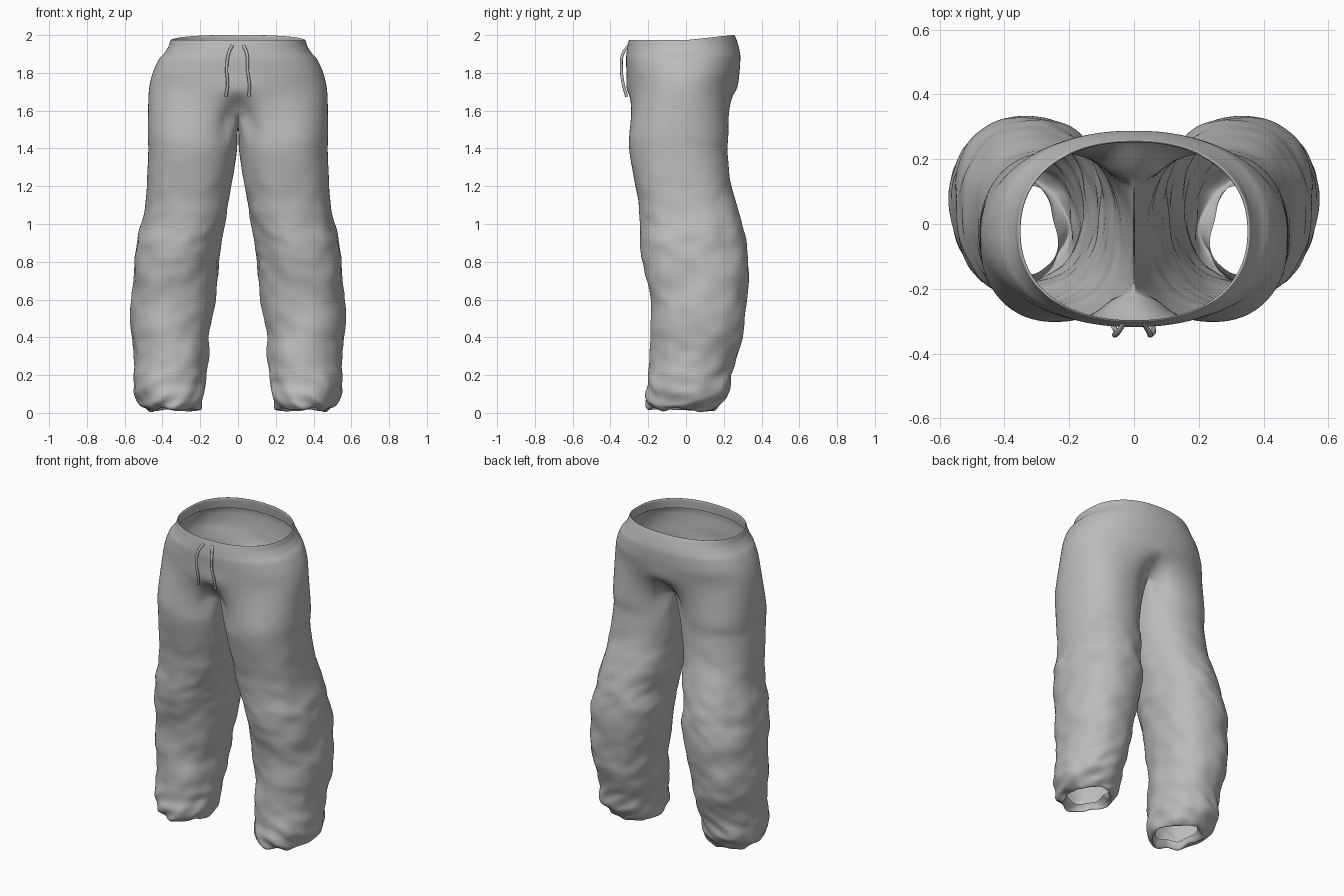
import bpy
import math
from mathutils import Vector, noise

cube = bpy.data.objects.get("Cube")
if cube:
    bpy.data.objects.remove(cube)

OUTER, INNER, SUB = 40, 14, 5
SPAN = math.radians(140)

cloth = bpy.data.materials.new("grey_cloth")
cloth.use_nodes = True
cloth.diffuse_color = (0.5, 0.5, 0.5, 1)
cloth.node_tree.nodes["Principled BSDF"].inputs["Base Color"].default_value = (0.5, 0.5, 0.5, 1)

# Leg sections: height, inner x, outer x, front y, back y (starts inside the hem)
LEG = [(0.06, 0.23, 0.45, -0.16, 0.13), (0.015, 0.215, 0.47, -0.19, 0.15),
       (0.04, 0.19, 0.51, -0.215, 0.19), (0.11, 0.175, 0.54, -0.22, 0.22),
       (0.22, 0.17, 0.55, -0.2, 0.245), (0.4, 0.155, 0.56, -0.19, 0.3),
       (0.6, 0.125, 0.56, -0.19, 0.325), (0.8, 0.1, 0.55, -0.23, 0.335),
       (0.92, 0.095, 0.54, -0.24, 0.31), (1.05, 0.06, 0.5, -0.25, 0.285),
       (1.2, 0.035, 0.485, -0.27, 0.24), (1.38, 0.006, 0.475, -0.3, 0.22),
       (1.48, 0.0, 0.478, -0.3, 0.225)]

# Hip sections: height, half width, front y, back y (ends inside the waist)
HIP = [(1.7, 0.473, -0.31, 0.262), (1.8, 0.452, -0.315, 0.283),
       (1.87, 0.42, -0.318, 0.288), (1.905, 0.39, -0.315, 0.283),
       (1.94, 0.368, -0.31, 0.272), (1.972, 0.358, -0.303, 0.258),
       (1.965, 0.35, -0.297, 0.252), (1.91, 0.358, -0.3, 0.262)]


def power(value, exponent):
    return math.copysign(abs(value) ** exponent, value)


def section(angle, cx, rx, front, back, z):
    cy, ry = (front + back) / 2, (back - front) / 2
    return Vector((cx + rx * power(math.cos(angle), 0.9),
                   cy + ry * power(math.sin(angle), 0.9), z))


def leg_ring(z, inside, outside, front, back):
    cx, rx = (inside + outside) / 2, (outside - inside) / 2
    angles = [SPAN * (2 * i / OUTER - 1) for i in range(OUTER + 1)]
    angles += [SPAN + (2 * math.pi - 2 * SPAN) * i / INNER for i in range(1, INNER)]
    return [section(a, cx, rx, front, back, z) for a in angles]


def hip_ring(z, half_width, front, back):
    ring = []
    for i in range(OUTER + 1):
        p = section(math.pi * (i / OUTER - 0.5), 0, half_width, front, back, z)
        if i in (0, OUTER):
            p.x = 0
        p.z += 0.028 * max(0, p.y / 0.26) * max(0, (z - 1.8) / 0.17)
        ring.append(p)
    return ring


def spline(a, b, c, d, t):
    # Gentle tangents avoid overshoot between unevenly spaced sections
    m1, m2 = (c - a) * 0.4, (d - b) * 0.4
    return (b * (2 * t**3 - 3 * t**2 + 1) + m1 * (t**3 - 2 * t**2 + t)
            + c * (3 * t**2 - 2 * t**3) + m2 * (t**3 - t**2))


def loft(keys, count):
    rows = []
    last = len(keys) - 1
    for k in range(last):
        for s in range(SUB):
            picks = [keys[min(max(k + o, 0), last)] for o in (-1, 0, 1, 2)]
            rows.append([spline(*(r[i] for r in picks), s / SUB) for i in range(count)])
    rows.append([p.copy() for p in keys[last][:count]])
    return rows


def wrinkle(row, center):
    for p in row:
        fade = min(1, max(0, (1.42 - p.z) / 0.5))
        cuff = max(0, 1 - p.z / 0.25)
        broad = noise.noise(Vector((p.x * 4, p.y * 4, p.z * 5)))
        fold = noise.noise(Vector((p.x * 9 + 5, p.y * 9, p.z * 16 + p.x * 6)))
        out = Vector((p.x - center.x, p.y - center.y, 0)).normalized()
        p += out * fade * (0.016 * broad + (0.013 + 0.016 * cuff) * fold)
        p.z += cuff * 0.022 * noise.noise(Vector((p.x * 14, p.y * 14, 3)))
        p.z = max(p.z, 0.002)


# Crotch: the inner half lies on the centre plane as a saddle
leg_keys = [leg_ring(*row) for row in LEG]
saddle = leg_keys[-1]
for i in range(OUTER + 1):
    saddle[i].z += 0.12 * abs(2 * i / OUTER - 1) ** 8
start, end = saddle[OUTER], saddle[0]
start.x = end.x = 0
for i in range(1, INNER):
    t = i / INNER
    p = start.lerp(end, t)
    p.z = 1.5 + 0.1 * (2 * t - 1) ** 2
    saddle[OUTER + i] = p

# Leg tube and half hip share one skin
RING = OUTER + INNER
all_keys = leg_keys + [hip_ring(*row) for row in HIP]
outer_rows = loft(all_keys, OUTER + 1)
inner_rows = loft(leg_keys, RING)
split = (len(LEG) - 1) * SUB
verts, faces = [], []
for r in range(split + 1):
    row = outer_rows[r] + inner_rows[r][OUTER + 1:]
    wrinkle(row, sum(row, Vector()) / RING)
    if r < split:
        for p in row:
            p.x = max(p.x, 0.003)
    verts += row
    if r:
        for i in range(RING):
            a, b = (r - 1) * RING + i, (r - 1) * RING + (i + 1) % RING
            faces.append((a, b, b + RING, a + RING))
below = split * RING
for row in outer_rows[split + 1:]:
    row[0].x = row[-1].x = 0
    base = len(verts)
    verts += row
    for i in range(OUTER):
        faces.append((below + i, below + i + 1, base + i + 1, base + i))
    below = base

mesh = bpy.data.meshes.new("trousers")
mesh.from_pydata(verts, [], faces)
mesh.materials.append(cloth)
mesh.shade_smooth()
trousers = bpy.data.objects.new("trousers", mesh)
bpy.context.collection.objects.link(trousers)
mirror = trousers.modifiers.new("mirror", 'MIRROR')
mirror.use_clip = True
mirror.merge_threshold = 0.0005
trousers.modifiers.new("smooth", 'SUBSURF').levels = 1


# Drawstrings hanging at the front
def drawstring(name, points):
    curve = bpy.data.curves.new(name, 'CURVE')
    curve.dimensions = '3D'
    curve.bevel_depth = 0.008
    curve.bevel_resolution = 2
    curve.use_fill_caps = True
    line = curve.splines.new('BEZIER')
    line.bezier_points.add(len(points) - 1)
    for point, co in zip(line.bezier_points, points):
        point.co = co
        point.handle_left_type = point.handle_right_type = 'AUTO'
    curve.materials.append(cloth)
    bpy.context.collection.objects.link(bpy.data.objects.new(name, curve))


drawstring("right_drawstring", [(-0.03, -0.305, 1.945), (-0.05, -0.335, 1.9),
                                (-0.06, -0.342, 1.82), (-0.055, -0.332, 1.74), (-0.064, -0.315, 1.675)])
drawstring("left_drawstring", [(0.03, -0.305, 1.945), (0.047, -0.335, 1.9),
                               (0.05, -0.342, 1.82), (0.06, -0.332, 1.74), (0.058, -0.315, 1.675)])
